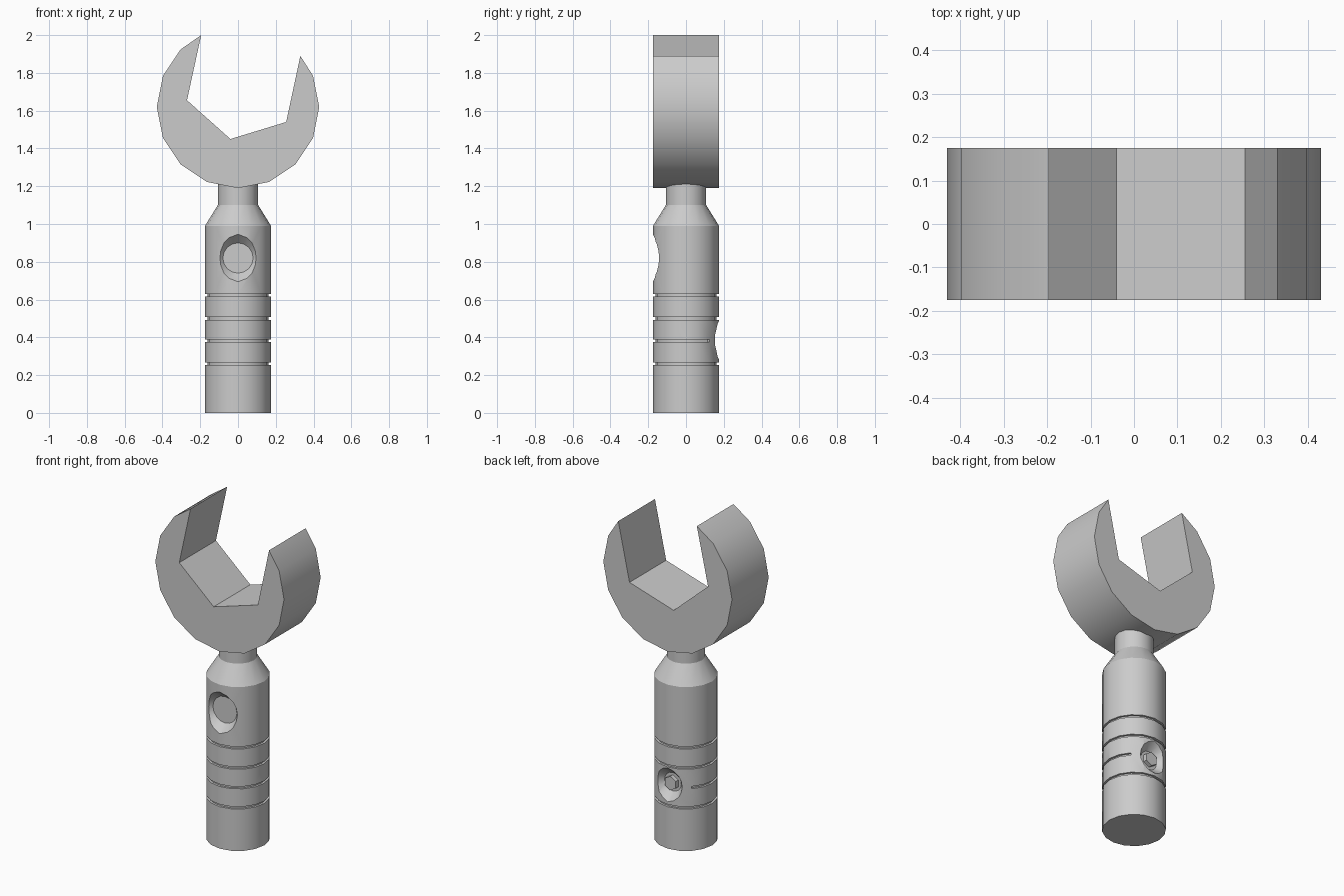
import bpy, bmesh
from math import sin, cos, pi, radians
from mathutils import Matrix

if "Cube" in bpy.data.objects:
    bpy.data.objects.remove(bpy.data.objects["Cube"], do_unlink=True)

steel = bpy.data.materials.new("light_grey_metal")
steel.use_nodes = True
grey = (0.6, 0.6, 0.6, 1)
steel.diffuse_color = grey
steel.node_tree.nodes["Principled BSDF"].inputs["Base Color"].default_value = grey

SIDES = 16
RADIUS = 0.175
GROOVE_RADIUS = 0.162


def finish(name, bm):
    bmesh.ops.recalc_face_normals(bm, faces=bm.faces)
    mesh = bpy.data.meshes.new(name)
    bm.to_mesh(mesh)
    bm.free()
    mesh.materials.append(steel)
    obj = bpy.data.objects.new(name, mesh)
    bpy.context.collection.objects.link(obj)
    return obj


def prism(name, points, direction):
    """Extrude a closed outline of 3D points along a direction."""
    bm = bmesh.new()
    face = bm.faces.new([bm.verts.new(p) for p in points])
    new = bmesh.ops.extrude_face_region(bm, geom=[face])["geom"]
    bmesh.ops.translate(bm, vec=direction,
                        verts=[v for v in new if isinstance(v, bmesh.types.BMVert)])
    return finish(name, bm)


def lathe(name, profile):
    """Turn a radius/height profile around z and cap both ends."""
    bm = bmesh.new()
    rings = [[bm.verts.new((r * cos(2 * pi * i / SIDES), r * sin(2 * pi * i / SIDES), z))
              for i in range(SIDES)] for r, z in profile]
    for low, high in zip(rings, rings[1:]):
        for i in range(SIDES):
            j = (i + 1) % SIDES
            bm.faces.new((low[i], low[j], high[j], high[i]))
    bm.faces.new(rings[0])
    bm.faces.new(rings[-1])
    return finish(name, bm)


def cone_y(name, y1, r1, y2, r2, z, sides):
    """Frustum lying along y, from y1 to y2."""
    bm = bmesh.new()
    turn = Matrix.Translation((0, (y1 + y2) / 2, z)) @ Matrix.Rotation(radians(-90), 4, "X")
    bmesh.ops.create_cone(bm, cap_ends=True, segments=sides, radius1=r1, radius2=r2,
                          depth=y2 - y1, matrix=turn)
    return finish(name, bm)


def cut(target, cutter):
    cutter.hide_render = True
    mod = target.modifiers.new("cut", "BOOLEAN")
    mod.operation = "DIFFERENCE"
    mod.solver = "EXACT"
    mod.object = cutter
    bpy.context.view_layer.objects.active = target
    bpy.ops.object.modifier_apply(modifier=mod.name)
    bpy.data.objects.remove(cutter, do_unlink=True)


# Handle with grip grooves, shoulder and neck
profile = [(RADIUS, 0)]
for z in (0.26, 0.5, 0.623):
    profile += [(RADIUS, z - 0.007), (GROOVE_RADIUS, z - 0.007),
                (GROOVE_RADIUS, z + 0.007), (RADIUS, z + 0.007)]
profile += [(RADIUS, 0.99), (0.107, 1.10), (0.107, 1.25)]
handle = lathe("handle", profile)

# Groove that stops short of the rear recess
arc = [radians(135 + 22.5 * i) for i in range(13)]
outline = [(GROOVE_RADIUS * cos(a), GROOVE_RADIUS * sin(a), 0.375) for a in arc]
outline += [(0.2 * cos(a), 0.2 * sin(a), 0.375) for a in reversed(arc)]
cut(handle, prism("groove_cutter", outline, (0, 0, 0.014)))

# Tapered recesses at front and back
cut(handle, cone_y("front_recess_cutter", -0.205, 0.153, -0.125, 0.08, 0.82, 16))
cut(handle, cone_y("rear_recess_cutter", 0.125, 0.056, 0.205, 0.13, 0.385, 16))

# Hexagonal button in the rear recess
button = cone_y("rear_button", 0.11, 0.042, 0.15, 0.042, 0.385, 6)

# Open jaw: round disc outline interrupted by a tilted hexagonal mouth
outline = [(-0.195, 2.0)]
outline += [(0.43 * cos(radians(a)), 1.62 + 0.43 * sin(radians(a)))
            for a in [135 + 22.5 * i for i in range(12)]]
outline += [(0.33, 1.89), (0.255, 1.54), (-0.04, 1.45), (-0.27, 1.655)]
jaw = prism("wrench_jaw", [(x, -RADIUS, z) for x, z in outline], (0, 2 * RADIUS, 0))

# Smooth round sides, crisp edges
for obj in (handle, button, jaw):
    bpy.ops.object.select_all(action="DESELECT")
    obj.select_set(True)
    bpy.context.view_layer.objects.active = obj
    bpy.ops.object.shade_smooth_by_angle(angle=radians(30))
